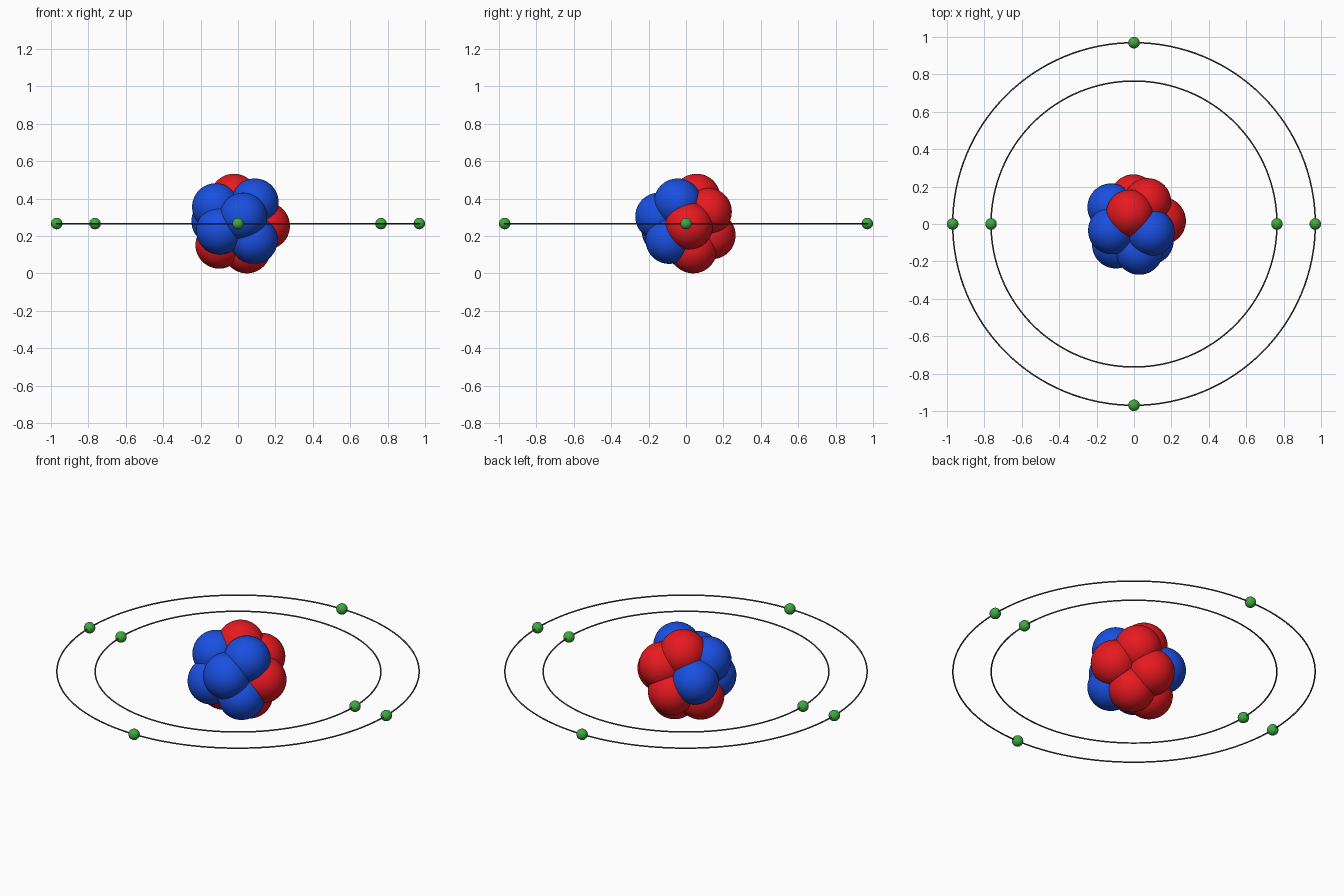
import bpy
from math import pi, sqrt, sin, cos, acos

if "Cube" in bpy.data.objects:
    bpy.data.objects.remove(bpy.data.objects["Cube"])

CENTRE_Z = 0.2663
CLUSTER_R, BALL_R = 0.152, 0.127
ELECTRON_R, WIRE_R = 0.0306, 0.004


def material(name, rgb):
    m = bpy.data.materials.new(name)
    m.diffuse_color = (*rgb, 1)
    m.use_nodes = True
    m.node_tree.nodes["Principled BSDF"].inputs["Base Color"].default_value = m.diffuse_color
    return m


RED = material("red", (0.8, 0.01, 0.015))
BLUE = material("blue", (0.01, 0.08, 0.75))
GREEN = material("green", (0.05, 0.4, 0.05))
GREY = material("dark_grey", (0.08, 0.08, 0.08))


def finish(name, mat):
    ob = bpy.context.object
    ob.name = name
    ob.data.materials.append(mat)
    bpy.ops.object.shade_smooth()


def ball(name, x, y, z, radius, mat, segments=48):
    bpy.ops.mesh.primitive_uv_sphere_add(segments=segments, ring_count=segments // 2,
                                         radius=radius, location=(x, y, CENTRE_Z + z))
    finish(name, mat)


# Nucleus: twelve overlapping balls spread on a golden-angle spiral
neutrons = {1, 2, 4, 5, 7, 9}
for i in range(12):
    polar = acos(1 - 2 * (i + 0.5) / 12)
    turn = pi * (1 + sqrt(5)) * (i + 0.5) + pi
    r = CLUSTER_R * sin(polar)
    blue = i in neutrons
    ball("neutron" if blue else "proton", r * cos(turn), r * sin(turn),
         CLUSTER_R * cos(polar), BALL_R, BLUE if blue else RED)

# Orbits: thin rings, each with evenly spaced electrons
for name, radius, count in (("inner", 0.7645, 2), ("outer", 0.9694, 4)):
    bpy.ops.mesh.primitive_torus_add(major_radius=radius, minor_radius=WIRE_R,
                                     major_segments=128, minor_segments=10,
                                     location=(0, 0, CENTRE_Z))
    finish(name + "_orbit", GREY)
    for k in range(count):
        a = 2 * pi * k / count
        ball(name + "_electron", radius * cos(a), radius * sin(a), 0,
             ELECTRON_R, GREEN, 32)
